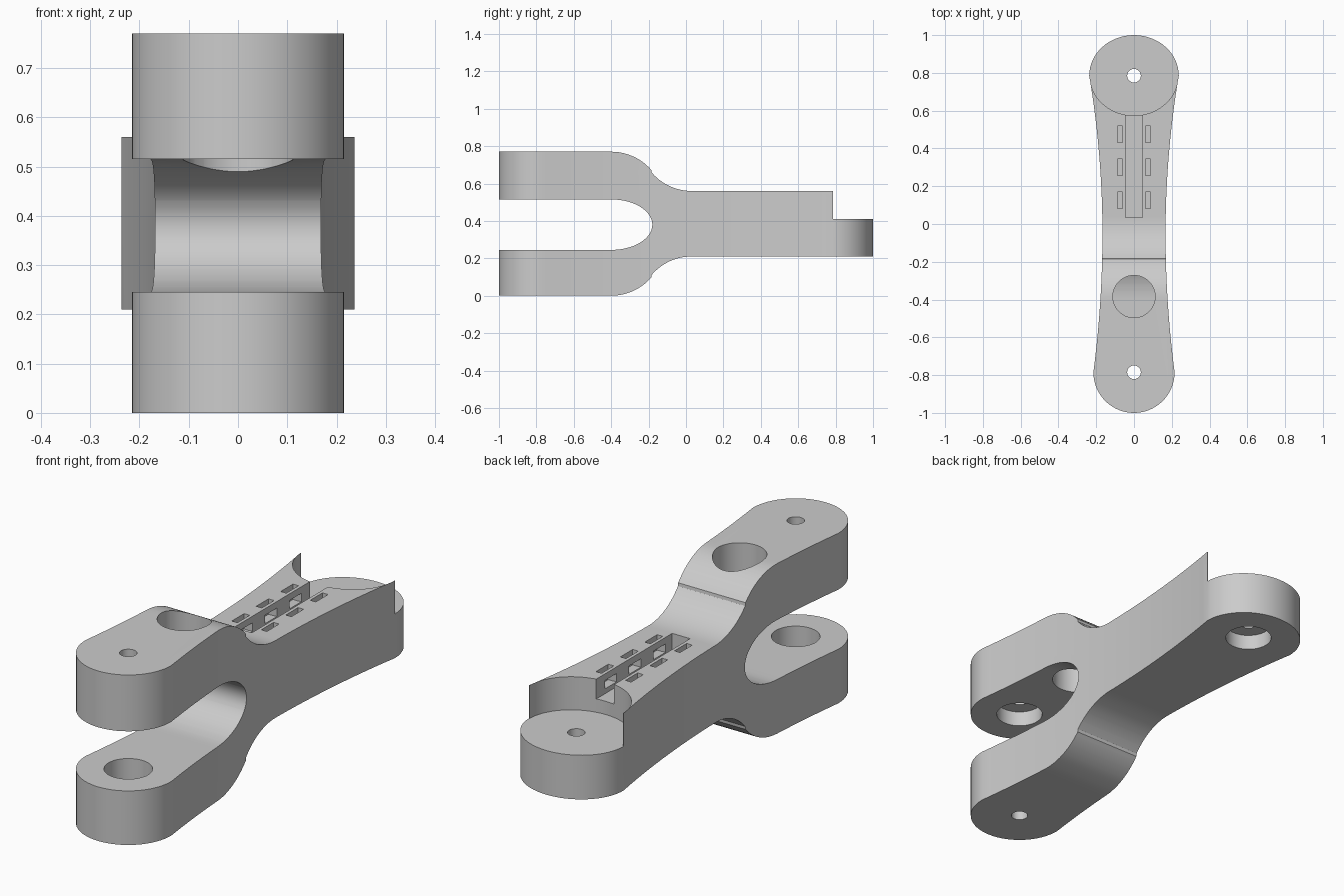
import bpy, bmesh, math
from mathutils import Vector

if "Cube" in bpy.data.objects:
    bpy.data.objects.remove(bpy.data.objects["Cube"], do_unlink=True)

grey = bpy.data.materials.new("plain grey")
grey.use_nodes = True
colour = (0.6, 0.6, 0.6, 1)
grey.diffuse_color = colour
grey.node_tree.nodes["Principled BSDF"].inputs["Base Color"].default_value = colour

PIVOT = 0.785      # distance of both end pivots from the middle
MID = 0.385        # height of the centre line


def prism(name, outline, direction):
    """Extrude a closed 3D outline along a direction."""
    bm = bmesh.new()
    face = bm.faces.new([bm.verts.new(p) for p in outline])
    ext = bmesh.ops.extrude_face_region(bm, geom=[face])
    verts = [v for v in ext["geom"] if isinstance(v, bmesh.types.BMVert)]
    bmesh.ops.translate(bm, verts=verts, vec=Vector(direction))
    bmesh.ops.recalc_face_normals(bm, faces=bm.faces)
    mesh = bpy.data.meshes.new(name)
    bm.to_mesh(mesh)
    bm.free()
    mesh.materials.append(grey)
    obj = bpy.data.objects.new(name, mesh)
    bpy.context.collection.objects.link(obj)
    return obj


def arc(cx, cy, rx, ry, a0, a1, n):
    """Points on an ellipse between two angles in degrees."""
    angles = [math.radians(a0 + (a1 - a0) * i / n) for i in range(n + 1)]
    return [(cx + rx * math.cos(a), cy + ry * math.sin(a)) for a in angles]


def combine(obj, cutter, operation="DIFFERENCE"):
    """Apply a boolean and throw the cutter away."""
    mod = obj.modifiers.new("cut", "BOOLEAN")
    mod.operation, mod.object, mod.solver = operation, cutter, "EXACT"
    graph = bpy.context.evaluated_depsgraph_get()
    mesh = bpy.data.meshes.new_from_object(obj.evaluated_get(graph))
    obj.modifiers.clear()
    obj.data = mesh
    bpy.data.objects.remove(cutter, do_unlink=True)


def drill(obj, y, radius, z0, z1):
    ring = arc(0, y, radius, radius, 0, 360, 48)[:-1]
    combine(obj, prism("drill", [(a, b, z0) for a, b in ring], (0, 0, z1 - z0)))


def box_cut(obj, x0, x1, y0, y1, z0, z1):
    base = [(x0, y0, z0), (x1, y0, z0), (x1, y1, z0), (x0, y1, z0)]
    combine(obj, prism("box", base, (0, 0, z1 - z0)))


# Side profile: two fork arms sweeping into a straight shank
bend = math.radians(49)
radius = 0.285
shoulder = []
for i in range(13):
    a = bend * i / 12
    shoulder.append((-0.4 + radius * math.sin(a), 0.77 - radius * (1 - math.cos(a))))
ey, ez = 0.03, 0.56
for i in range(12, -1, -1):
    a = bend * i / 12
    shoulder.append((ey - radius * math.sin(a) * 0.99, ez + radius * (1 - math.cos(a))))
top = [(-1.1, 0.77)] + shoulder + [(1.1, 0.56)]
bottom = [(y, 2 * MID - z) for y, z in reversed(top)]
crotch = [(-1.1, 0.25)] + arc(-0.4, 0.38, 0.22, 0.135, -90, 90, 32) + [(-1.1, 0.515)]
crotch[0] = (-1.1, 0.245)
side = top + bottom + crotch
body = prism("forked_arm", [(-0.5, y, z) for y, z in side], (1, 0, 0))

# Plan outline: round ends joined by a narrow waist
right = []
steps = 40
for i in range(1, steps):
    y = -PIVOT + 2 * PIVOT * i / steps
    d = y + 0.05
    right.append((0.167 + (0.1 if d > 0 else 0.089) * d * d, y))
plan = arc(0, -PIVOT, 0.215, 0.215, 180, 360, 32) + right
plan += arc(0, PIVOT, 0.237, 0.215, 0, 180, 32)
plan += [(-x, y) for x, y in reversed(right)]
combine(body, prism("plan", [(x, y, -0.2) for x, y in plan], (0, 0, 1.2)), "INTERSECT")

# Stepped seat at the rear hub, leaving two pointed horns
seat = arc(0, PIVOT, 0.234, 0.211, 180, 360, 40)
seat = [(-0.4, PIVOT)] + seat + [(0.4, PIVOT), (0.4, 1.2), (-0.4, 1.2)]
combine(body, prism("seat", [(x, y, 0.41) for x, y in seat], (0, 0, 0.5)))

# Pivot holes with wider bearing bores
drill(body, -PIVOT, 0.036, -0.1, 0.9)
drill(body, PIVOT, 0.036, 0.1, 0.5)
drill(body, -PIVOT, 0.1, 0.12, 0.3)
drill(body, -PIVOT, 0.1, 0.45, 0.585)
drill(body, PIVOT, 0.1, 0.1, 0.28)

# Large opening through the upper arm
drill(body, -0.384, 0.112, 0.4, 0.9)

# Top groove with tie slots that tunnel into its walls
box_cut(body, -0.045, 0.045, 0.035, 0.68, 0.47, 0.7)
for y in (0.125, 0.3, 0.475):
    y0, y1 = y - 0.044, y + 0.044
    for s in (-1, 1):
        box_cut(body, *sorted((s * 0.06, s * 0.088)), y0, y1, 0.49, 0.65)
        box_cut(body, *sorted((s * 0.03, s * 0.075)), y0 + 0.002, y1 - 0.002, 0.492, 0.53)

bpy.ops.object.select_all(action="DESELECT")
body.select_set(True)
bpy.context.view_layer.objects.active = body
bpy.ops.object.shade_smooth_by_angle(angle=math.radians(30))
